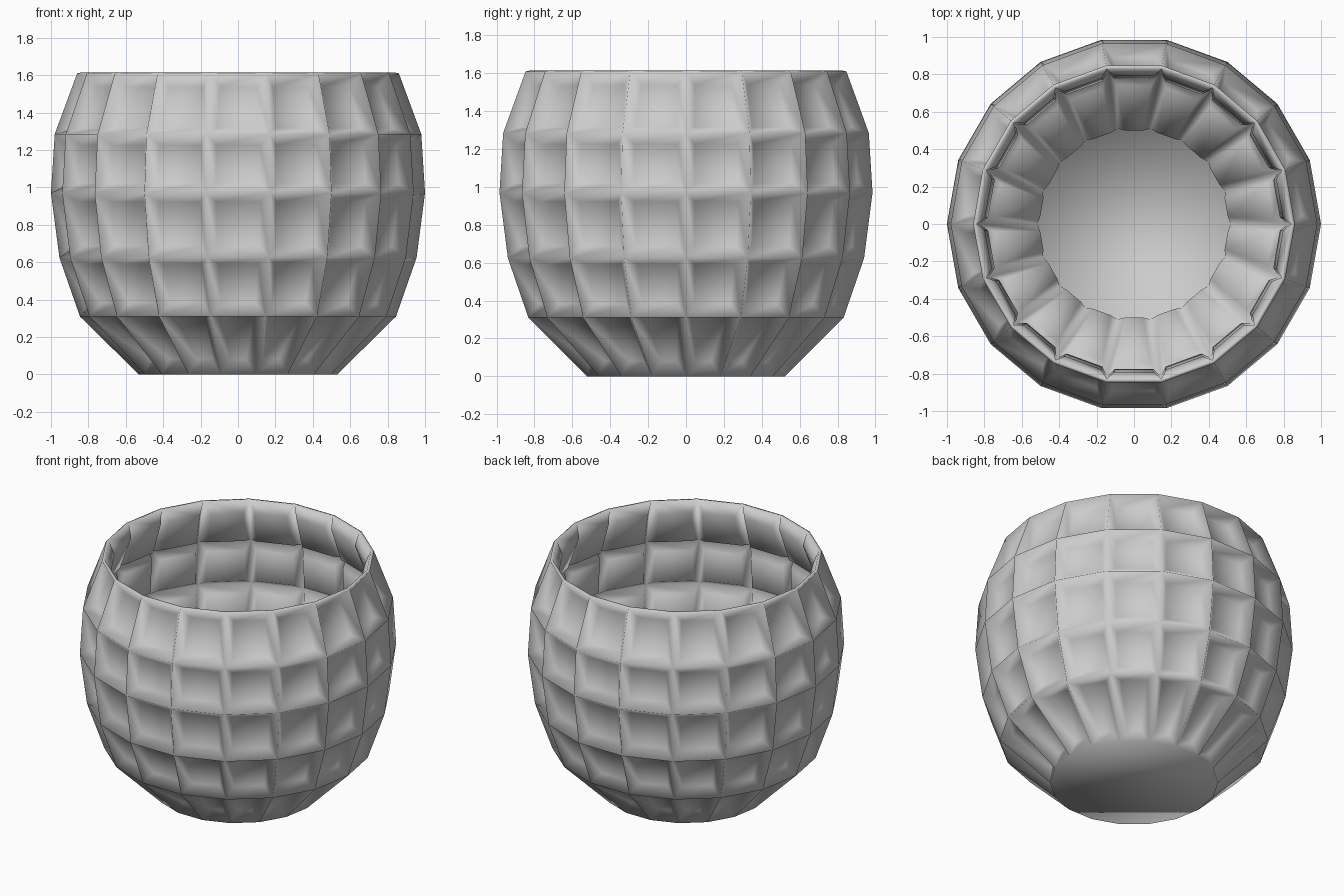
import bpy, bmesh
from math import cos, sin, tau

if "Cube" in bpy.data.objects:
    bpy.data.objects.remove(bpy.data.objects["Cube"])

SIDES = 18
PROFILE = [(0.53, 0.0), (0.845, 0.31), (0.955, 0.625),
           (1.0, 0.97), (0.98, 1.285), (0.86, 1.61)]

# faceted bowl shell: stacked rings with a closed base and an open top
bm = bmesh.new()
rings = [[bm.verts.new((r * cos(tau * i / SIDES), r * sin(tau * i / SIDES), z))
          for i in range(SIDES)] for r, z in PROFILE]
panels = []
for low, high in zip(rings, rings[1:]):
    for i in range(SIDES):
        j = (i + 1) % SIDES
        panels.append(bm.faces.new((low[i], low[j], high[j], high[i])))
bm.faces.new(rings[0][::-1])
bm.normal_update()

# every wall panel is pressed inwards
bmesh.ops.inset_individual(bm, faces=panels, thickness=0.055, depth=-0.06,
                           use_even_offset=True)
bm.normal_update()
for f in bm.faces:
    f.smooth = True

mesh = bpy.data.meshes.new("dimpled_bowl")
bm.to_mesh(mesh)
bm.free()
bowl = bpy.data.objects.new("dimpled_bowl", mesh)
bpy.context.collection.objects.link(bowl)

# thin wall, grown inwards
wall = bowl.modifiers.new("wall", 'SOLIDIFY')
wall.thickness = 0.02
wall.offset = -1
